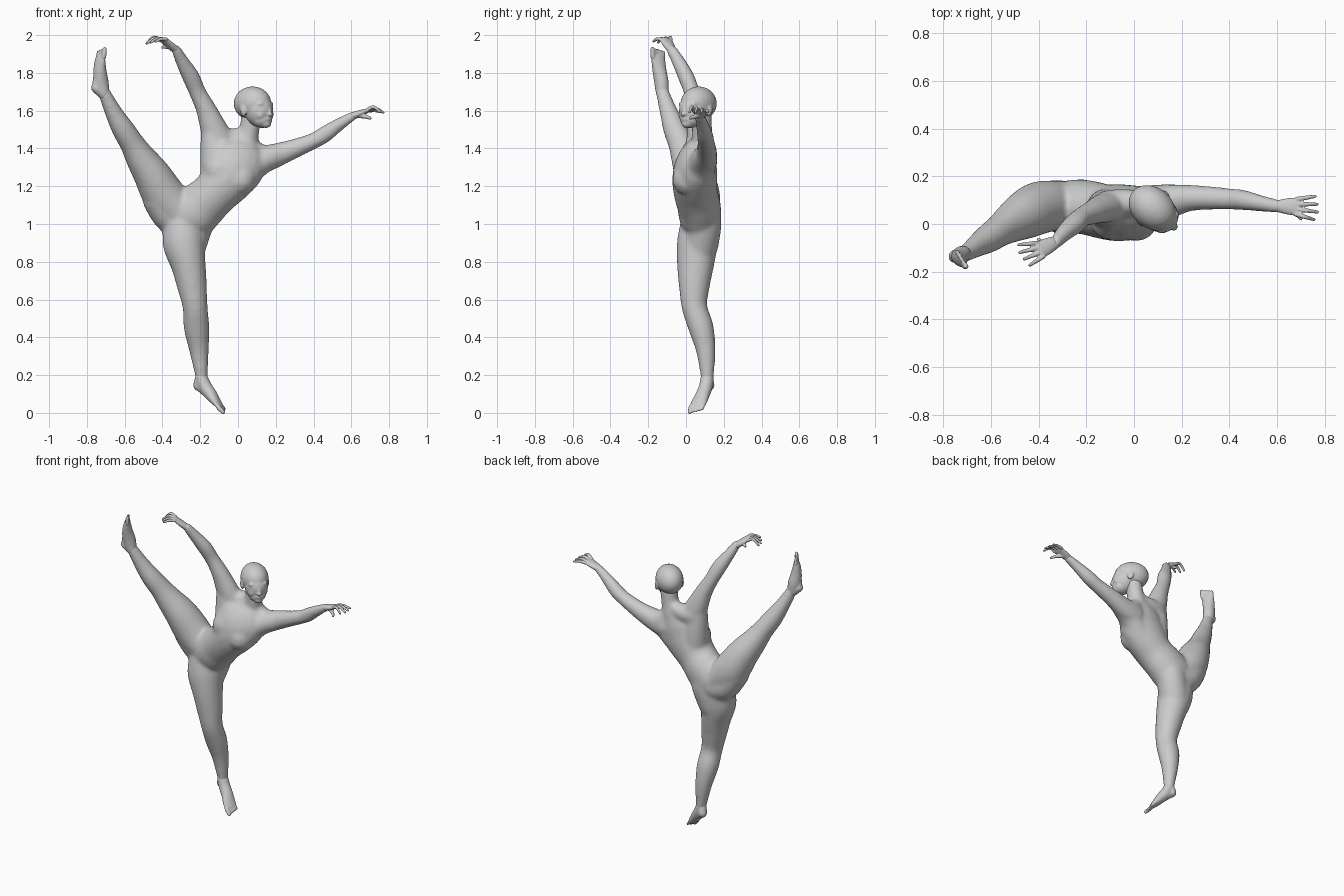
import bpy, bmesh, math
from mathutils import Vector as V, Matrix


def loft(bm, pts, ref=(0, 1, 0), n=20, steps=4):
    """Rounded elliptical tube through (x, y, z, a[, b]); b lies along ref."""
    P = [(V(p[:3]), V((p[3], p[-1]))) for p in pts]
    path = []
    for i in range(len(P) - 1):
        q = [P[max(i - 1, 0)], P[i], P[i + 1], P[min(i + 2, len(P) - 1)]]
        for s in range(steps + (i == len(P) - 2)):
            t = s / steps
            path.append([0.5 * (2 * q[1][k] + (q[2][k] - q[0][k]) * t
                         + (2 * q[0][k] - 5 * q[1][k] + 4 * q[2][k] - q[3][k]) * t * t
                         + (3 * q[1][k] - q[0][k] - 3 * q[2][k] + q[3][k]) * t ** 3)
                         for k in (0, 1)])
    frames = []
    for i, (c, r) in enumerate(path):
        t = (path[min(i + 1, len(path) - 1)][0] - path[max(i - 1, 0)][0]).normalized()
        d = V(ref)
        d = (d - t * d.dot(t)).normalized()
        frames.append((c, r, t, d))

    def cap(f, sign):
        c, r, t, d = f
        return [(c + t * sign * min(r) * math.sin(g), r * math.cos(g), t, d) for g in (0.5, 1.0, 1.45)]
    frames = cap(frames[0], -1)[::-1] + frames + cap(frames[-1], 1)
    rings = []
    for c, r, t, d in frames:
        w = t.cross(d)
        rings.append([bm.verts.new(c + w * r[0] * math.cos(k * math.tau / n)
                                   + d * r[1] * math.sin(k * math.tau / n)) for k in range(n)])
    for A, B in zip(rings, rings[1:]):
        for k in range(n):
            bm.faces.new((A[k], A[(k + 1) % n], B[(k + 1) % n], B[k]))
    bm.faces.new(rings[0][::-1])
    bm.faces.new(rings[-1])


def blob(bm, c, r, rot=None):
    m = Matrix.Translation(c) @ (rot or Matrix()) @ Matrix.Diagonal((*r, 1))
    bmesh.ops.create_uvsphere(bm, u_segments=24, v_segments=16, radius=1, matrix=m)


def finish(name, bm, voxel, smooth):
    """Fuse the overlapping forms into one smooth skin."""
    bmesh.ops.recalc_face_normals(bm, faces=bm.faces)
    me = bpy.data.meshes.new(name)
    bm.to_mesh(me)
    bm.free()
    ob = bpy.data.objects.new(name, me)
    bpy.context.collection.objects.link(ob)
    m = ob.modifiers.new("fuse", 'REMESH')
    m.mode = 'VOXEL'
    m.voxel_size = voxel
    m.use_smooth_shade = True
    s = ob.modifiers.new("soften", 'SMOOTH')
    s.factor = 0.5
    s.iterations = smooth
    return ob


# Torso, leaning over the standing hip
body = bmesh.new()
loft(body, [(-.31, .08, .98, .09, .09), (-.255, .075, 1.04, .136, .112), (-.19, .068, 1.10, .132, .115),
            (-.125, .052, 1.16, .123, .116), (-.065, .047, 1.23, .14, .12), (-.02, .052, 1.30, .158, .114),
            (.01, .07, 1.37, .145, .094), (.03, .085, 1.43, .09, .064), (.045, .085, 1.47, .055, .05)])
# Buttocks
loft(body, [(-.21, .09, 1.08, .09), (-.225, .095, 1.0, .094), (-.265, .075, .88, .095)])
loft(body, [(-.25, .09, 1.02, .09), (-.345, .088, 1.035, .096), (-.41, .068, 1.14, .1)])
# Breasts
loft(body, [(.02, .05, 1.36, .07), (.012, .012, 1.235, .086)])
loft(body, [(-.08, .05, 1.39, .07), (-.1, .017, 1.285, .086)])
# Sides running up into the arms
loft(body, [(-.115, .06, 1.24, .085, .09), (-.12, .065, 1.35, .08, .08), (-.13, .065, 1.48, .068, .06)])
loft(body, [(.02, .06, 1.24, .077, .09), (.11, .083, 1.322, .07, .075), (.21, .105, 1.368, .062, .058)])
# Neck and shoulder slopes
loft(body, [(.045, .09, 1.42, .06), (.06, .085, 1.5, .054), (.073, .08, 1.58, .055)])
loft(body, [(.045, .095, 1.48, .04), (-.03, .09, 1.45, .057), (-.11, .08, 1.45, .063)])
loft(body, [(.055, .095, 1.45, .037), (.09, .1, 1.385, .057), (.14, .105, 1.35, .063)])
# Raised arm
loft(body, [(-.09, .075, 1.42, .08, .065), (-.13, .065, 1.51, .071, .062), (-.17, .05, 1.61, .054, .052),
            (-.215, .03, 1.70, .045, .043), (-.25, .0, 1.78, .047, .043), (-.295, -.04, 1.86, .036),
            (-.328, -.078, 1.925, .026, .029)])
# Side arm
loft(body, [(.08, .1, 1.33, .08, .065), (.16, .105, 1.35, .07, .062), (.28, .11, 1.392, .054, .052),
            (.4, .105, 1.44, .043, .045), (.46, .1, 1.475, .044, .043), (.54, .085, 1.53, .034),
            (.61, .073, 1.573, .024, .029)])
# Standing leg
loft(body, [(-.29, .075, 1.02, .10, .10), (-.287, .06, .9, .112, .108), (-.262, .05, .78, .092, .098),
            (-.243, .044, .67, .079, .082), (-.227, .045, .56, .066, .068), (-.219, .08, .45, .068, .067),
            (-.206, .105, .33, .052, .052), (-.194, .112, .2, .034, .036), (-.19, .112, .16, .03)])
# Raised leg
loft(body, [(-.3, .08, 1.05, .10, .10), (-.39, .07, 1.15, .113, .111), (-.455, .04, 1.26, .099, .104),
            (-.515, .005, 1.35, .081, .085), (-.56, -.025, 1.425, .066, .07), (-.61, -.06, 1.505, .06, .062),
            (-.658, -.09, 1.59, .047, .049), (-.705, -.122, 1.69, .034, .036), (-.72, -.128, 1.73, .03)])
finish("body", body, .009, 18)

# Head, turned toward the side arm: local x = forward, y = left, z = up
head = bmesh.new()
yaw = Matrix.Rotation(math.radians(-41), 4, 'Z')


def face(c, r, tilt=0):
    pos = V((.083, .062, 1.63)) + yaw @ V(c)
    blob(head, pos, r, yaw @ Matrix.Rotation(math.radians(tilt), 4, 'Y'))


face((-.008, 0, .008), (.109, .085, .09))       # skull
face((.038, 0, -.03), (.077, .072, .085))       # face
face((.058, 0, -.076), (.055, .055, .046))      # jaw
face((.086, 0, -.1), (.026, .03, .022))         # chin
face((.110, 0, -.03), (.011, .011, .03), -18)   # nose
face((.116, 0, -.05), (.013, .016, .011))       # nose tip
face((.1, 0, -.074), (.016, .024, .013))        # lips
for s in (-1, 1):
    face((.083, s * .03, .004), (.017, .03, .014))               # brow
    face((.091, s * .03, -.02), (.012, .017, .011))              # eye
    face((.07, s * .034, -.05), (.033, .028, .034))              # cheek
    face((-.005, s * .08, -.028), (.02, .011, .033), -12)        # ear
finish("head", head, .0045, 10)


def hand(name, wrist, knuckle, tip, side, bend, thumb):
    bm = bmesh.new()
    W, K, T, S, B = V(wrist), V(knuckle), V(tip), V(side).normalized(), V(bend)
    M = W.lerp(K, .5)
    loft(bm, [(*W, .02, .025), (*M, .018, .034), (*K, .013, .038)], S)
    for k in range(4):                                           # fingers
        o = (k - 1.5) * .021
        a, e = K + S * o, T + S * o * 1.55 - (T - K) * (.12 * abs(k - 1.3))
        mid = a.lerp(e, .5) + B * (1 - .25 * k)
        loft(bm, [(*a, .0105), (*mid, .0095), (*e, .007)], S, 10)
    t = V(thumb)
    loft(bm, [(*W.lerp(K, .25), .015), (*(W.lerp(K, .4).lerp(t, .55) + S * .006), .012), (*t, .008)], S, 10)
    finish(name, bm, .004, 3)


hand("raised_hand", (-.325, -.074, 1.918), (-.395, -.108, 1.975), (-.475, -.135, 1.958),
     (.42, -.85, .1), (0, 0, .025), (-.4, -.065, 1.935))
hand("side_hand", (.603, .075, 1.57), (.68, .073, 1.598), (.775, .066, 1.59),
     (.1, 1, 0), (0, 0, .025), (.7, .022, 1.56))


def foot(name, path, heel, side, toe_dir):
    bm = bmesh.new()
    loft(bm, path, side)
    loft(bm, [(*path[0][:3], .031), (*heel, .029)], side)        # heel
    loft(bm, [(*heel, .026), (*path[2][:3], .03)], side)         # arch
    S, D = V(side).normalized(), V(toe_dir)
    end = V(path[-1][:3])
    for k in range(5):                                           # toes
        r = .013 if k == 0 else .0095
        a = end + S * (.032 - k * .0165)
        e = a + D * (1 - .09 * k)
        loft(bm, [(*a, r), (*a.lerp(e, .5), r), (*e, r * .85)], S, 10)
    finish(name, bm, .005, 4)


foot("standing_foot", [(-.195, .112, .19, .032, .034), (-.175, .105, .14, .036, .036),
                       (-.142, .088, .095, .032, .038), (-.115, .07, .058, .022, .043),
                       (-.097, .058, .035, .014, .043)],
     (-.208, .122, .145), (-.25, -.95, -.1), (.026, -.008, -.028))
foot("raised_foot", [(-.712, -.125, 1.69, .032, .034), (-.725, -.13, 1.75, .041, .037),
                     (-.731, -.14, 1.81, .034, .038), (-.73, -.146, 1.86, .024, .04),
                     (-.726, -.148, 1.885, .016, .039)],
     (-.749, -.136, 1.722), (.5, -.87, 0), (.005, -.002, .042))
